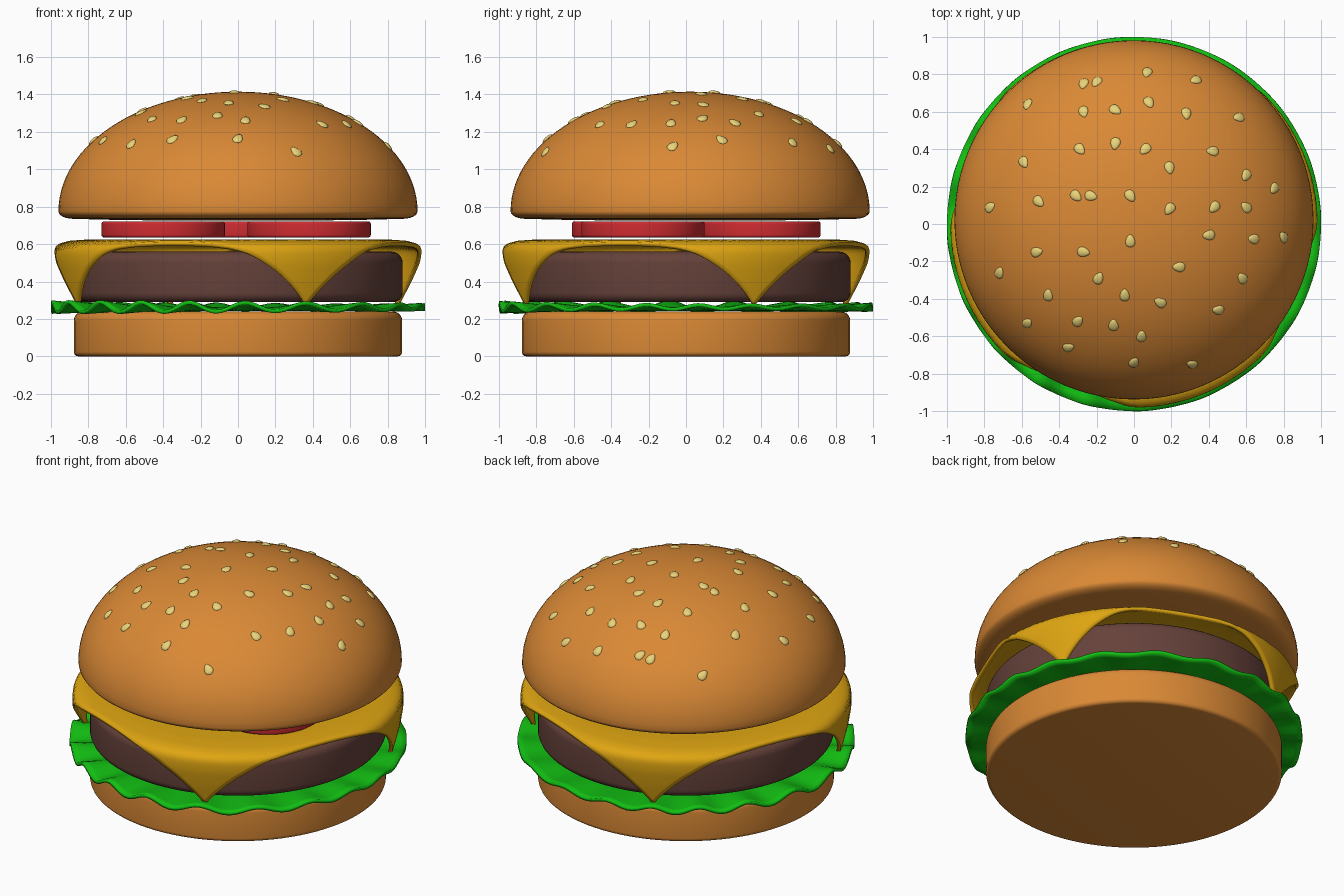
import bpy, bmesh, math, random
from mathutils import Vector, Matrix

if "Cube" in bpy.data.objects:
    bpy.data.objects.remove(bpy.data.objects["Cube"])

random.seed(4)


def material(name, r, g, b):
    m = bpy.data.materials.new(name)
    m.diffuse_color = (r, g, b, 1)
    m.use_nodes = True
    m.node_tree.nodes["Principled BSDF"].inputs["Base Color"].default_value = m.diffuse_color
    return m


BUN = material("bun", .70, .25, .036)
PATTY = material("patty", .13, .053, .042)
CHEESE = material("cheese", .74, .38, .006)
LETTUCE = material("lettuce", .006, .51, .006)
TOMATO = material("tomato", .62, .025, .03)
SEED = material("seed", .82, .65, .19)


def finish(name, bm, mat, thickness=0):
    bmesh.ops.recalc_face_normals(bm, faces=bm.faces) if not thickness else None
    me = bpy.data.meshes.new(name)
    bm.to_mesh(me)
    bm.free()
    me.materials.append(mat)
    ob = bpy.data.objects.new(name, me)
    bpy.context.collection.objects.link(ob)
    if thickness:
        mod = ob.modifiers.new("thickness", 'SOLIDIFY')
        mod.thickness, mod.offset = thickness, -1
    bpy.ops.object.select_all(action='DESELECT')
    bpy.context.view_layer.objects.active = ob
    ob.select_set(True)
    bpy.ops.object.shade_smooth_by_angle(angle=math.radians(40))
    return ob


def lathe(name, profile, mat, loc=(0, 0), segs=96):
    """Spin (radius, z) points; the first and last lie on the axis."""
    bm = bmesh.new()
    vs = [bm.verts.new((r, 0, z)) for r, z in profile]
    es = [bm.edges.new(p) for p in zip(vs, vs[1:])]
    bmesh.ops.spin(bm, geom=vs + es, cent=(0, 0, 0), axis=(0, 0, 1),
                   angle=2 * math.pi, steps=segs, use_merge=True)
    bmesh.ops.remove_doubles(bm, verts=bm.verts, dist=1e-5)
    ob = finish(name, bm, mat)
    ob.location = (*loc, 0)
    return ob


def arc(cx, cz, rx, rz, a0, a1, n):
    angles = [math.radians(a0 + (a1 - a0) * i / n) for i in range(n + 1)]
    return [(cx + rx * math.cos(a), cz + rz * math.sin(a)) for a in angles]


def puck(name, radius, z0, z1, low, high, mat, loc=(0, 0)):
    profile = ([(0, z0)] + arc(radius - low, z0 + low, low, low, -90, 0, 6)
               + arc(radius - high, z1 - high, high, high, 0, 90, 6) + [(0, z1)])
    return lathe(name, profile, mat, loc)


# Bottom bun, patty and tomato slices
puck("bottom_bun", .878, 0, .24, .025, .05, BUN)
puck("patty", .88, .29, .56, .05, .06, PATTY)
for i, loc in enumerate([(-.40, -.28), (.38, -.23), (0, .39)]):
    puck(f"tomato_slice_{i + 1}", .33, .635, .722, .015, .015, TOMATO, loc)

# Top bun: elliptical dome with a softly rounded base
RAD, BASE, RISE, CY = .96, .775, .64, .022
dome = arc(0, BASE, RAD, RISE, 0, 90, 28)
dome[-1] = (0, BASE + RISE)
lathe("top_bun", [(0, .725), (.6, .728)] + arc(.88, BASE, .08, .04, -90, 0, 6) + dome[1:],
      BUN, (0, CY))

# Lettuce: thin disc with a ruffled rim
bm = bmesh.new()
SEGS = 200
rings = []
for r in (.4, .7, .78, .83, .88, .92, .96, 1):
    ring = []
    for i in range(SEGS):
        t = 2 * math.pi * i / SEGS
        f = max(0, (r - .7) / .3)
        amp = .019 + .009 * math.cos(t - math.radians(215))
        z = .263 + f * (.01 + amp * math.sin(20 * t + .8 * math.sin(3 * t)))
        ring.append(bm.verts.new((r * math.cos(t), r * math.sin(t), z)))
    rings.append(ring)
bm.faces.new(rings[0])
for a, b in zip(rings, rings[1:]):
    for i in range(SEGS):
        j = (i + 1) % SEGS
        bm.faces.new((a[i], b[i], b[j], a[j]))
finish("lettuce", bm, LETTUCE, .02)

# Cheese: square sheet draped over the patty, following a (radius, z) path
PATH = [(0, .625), (.8, .625), (.9, .618), (.95, .605), (.975, .588), (.982, .565),
        (.982, .5), (.965, .4), (.935, .27), (.925, .22)]


def drape(s):
    for (r0, z0), (r1, z1) in zip(PATH, PATH[1:]):
        d = math.hypot(r1 - r0, z1 - z0)
        if s <= d:
            return r0 + (r1 - r0) * s / d, z0 + (z1 - z0) * s / d
        s -= d
    return PATH[-1]


bm = bmesh.new()
bmesh.ops.create_grid(bm, x_segments=64, y_segments=64, size=.925)
turn = math.radians(23 - 45)
for v in bm.verts:
    r, z = drape(math.hypot(v.co.x, v.co.y))
    t = math.atan2(v.co.y, v.co.x) + turn
    v.co = (r * math.cos(t), r * math.sin(t), z)
finish("cheese_slice", bm, CHEESE, .022)

# Sesame seeds: teardrops set on the dome, placed by (x, y)
SPOTS = [(-.27, .75), (-.2, .76), (.07, .81), (.33, .77), (-.57, .64), (-.27, .6),
         (-.1, .61), (.08, .65), (.28, .59), (.56, .57), (-.29, .4), (-.1, .43),
         (.06, .4), (.42, .39), (-.59, .33), (.19, .3), (.6, .26), (.75, .19),
         (-.77, .09), (-.51, .12), (-.31, .15), (-.23, .15), (-.02, .15), (.19, .08),
         (.43, .09), (.6, .09), (-.02, -.09), (.4, -.06), (.64, -.08), (.8, -.07),
         (-.52, -.15), (-.27, -.15), (.24, -.23), (-.72, -.26), (-.19, -.29),
         (.58, -.29), (-.46, -.38), (-.05, -.38), (.14, -.42), (.45, -.46),
         (-.57, -.53), (-.3, -.52), (-.11, -.54), (.04, -.6), (-.35, -.66),
         (0, -.74), (.31, -.75)]
bm = bmesh.new()
for x, y in SPOTS:
    dy = y - CY
    h = math.sqrt(1 - (x * x + dy * dy) / RAD ** 2)
    normal = Vector((x / RAD ** 2, dy / RAD ** 2, h / RISE)).normalized()
    place = (Matrix.Translation((x, y, BASE + RISE * h))
             @ normal.to_track_quat('Z', 'Y').to_matrix().to_4x4()
             @ Matrix.Rotation(random.uniform(-.9, .9), 4, 'Z'))
    seed = bmesh.ops.create_uvsphere(bm, u_segments=12, v_segments=8, radius=1)
    for v in seed["verts"]:
        c = v.co
        v.co = place @ Vector((c.x * .026 * (1 - .3 * c.y), c.y * .035, c.z * .012))
finish("sesame_seeds", bm, SEED)
